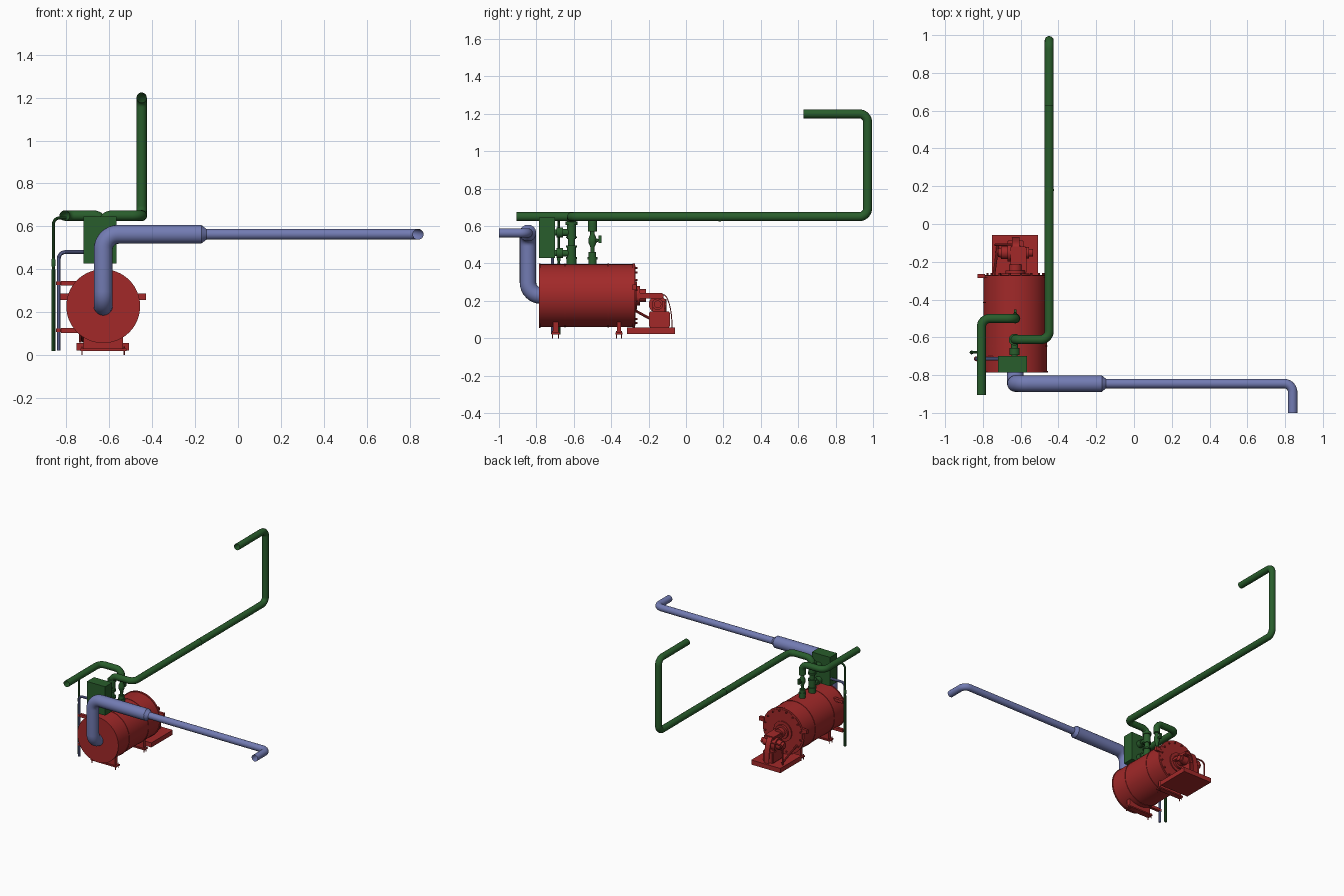
import bpy, bmesh, math
from mathutils import Vector, Matrix

if "Cube" in bpy.data.objects:
    bpy.data.objects.remove(bpy.data.objects["Cube"])


def material(name, col):
    m = bpy.data.materials.new(name)
    m.diffuse_color = (*col, 1)
    m.use_nodes = True
    m.node_tree.nodes["Principled BSDF"].inputs["Base Color"].default_value = m.diffuse_color
    return m


RED = material("boiler_red", (0.36, 0.022, 0.022))
BLUE = material("exhaust_blue", (0.17, 0.2, 0.45))
GREEN = material("steam_green", (0.022, 0.11, 0.025))


def finish(name, bm, mat):
    bmesh.ops.recalc_face_normals(bm, faces=bm.faces)
    me = bpy.data.meshes.new(name)
    bm.to_mesh(me)
    bm.free()
    me.materials.append(mat)
    ob = bpy.data.objects.new(name, me)
    bpy.context.collection.objects.link(ob)
    return ob


def box(name, x, y, z, mat, bevel=0):
    """Box given by its (min, max) range on each axis."""
    bm = bmesh.new()
    size = Matrix.Diagonal((x[1] - x[0], y[1] - y[0], z[1] - z[0], 1))
    mid = Matrix.Translation((sum(x) / 2, sum(y) / 2, sum(z) / 2))
    bmesh.ops.create_cube(bm, size=1, matrix=mid @ size)
    if bevel:
        bmesh.ops.bevel(bm, geom=bm.edges[:], offset=bevel, segments=2, affect='EDGES')
    return finish(name, bm, mat)


def lathe(name, base, axis, profile, mat, n=24):
    """Turned part: profile is (distance along axis, radius) pairs."""
    bm = bmesh.new()
    rot = Vector((0, 0, 1)).rotation_difference(Vector(axis)).to_matrix()
    rings = []
    for t, r in profile:
        ring = []
        for i in range(n):
            a = 2 * math.pi * i / n
            ring.append(bm.verts.new(Vector(base) + rot @ Vector((r * math.cos(a), r * math.sin(a), t))))
        rings.append(ring)
    for p, q in zip(rings, rings[1:]):
        for i in range(n):
            bm.faces.new((p[i], p[(i + 1) % n], q[(i + 1) % n], q[i]))
    bm.faces.new(rings[0])
    bm.faces.new(rings[-1])
    return finish(name, bm, mat)


def pipe(name, pts, r, mat, bend=0.05, res=5, caps=False):
    """Round pipe along straight runs with rounded elbows."""
    P = [Vector(p) for p in pts]
    path = [P[0]]
    for a, b, c in zip(P, P[1:], P[2:]):
        d0, d1 = (b - a).normalized(), (c - b).normalized()
        centre = b - d0 * bend + d1 * bend
        for k in range(9):
            t = k / 8 * math.pi / 2
            path.append(centre - d1 * bend * math.cos(t) + d0 * bend * math.sin(t))
    path.append(P[-1])
    cu = bpy.data.curves.new(name, 'CURVE')
    cu.dimensions = '3D'
    cu.bevel_depth = r
    cu.bevel_resolution = res
    cu.use_fill_caps = caps
    sp = cu.splines.new('POLY')
    sp.points.add(len(path) - 1)
    for q, v in zip(sp.points, path):
        q.co = (*v, 1)
    cu.materials.append(mat)
    ob = bpy.data.objects.new(name, cu)
    bpy.context.collection.objects.link(ob)
    return ob


CX, CZ = -0.628, 0.228

# Boiler drum with rear rim, raised bands and front door
lathe("boiler_drum", (CX, -0.785, CZ), (0, 1, 0),
      [(0, .172), (.008, .172), (.008, .168), (.136, .168), (.136, .171), (.142, .171), (.142, .168),
       (.366, .168), (.366, .171), (.372, .171), (.372, .168), (.5, .168), (.5, .172), (.513, .172)], RED, 64)
lathe("boiler_door", (CX, -0.275, CZ), (0, 1, 0), [(0, .16), (.006, .16), (.006, .075), (.014, .075)], RED, 48)
for i in range(16):
    a = 2 * math.pi * (i + .5) / 16
    lathe("door_bolt", (CX + .15 * math.cos(a), -0.273, CZ + .15 * math.sin(a)), (0, 1, 0),
          [(0, .006), (.014, .006)], RED, 6)
for s in (-1, 1):
    box("door_lug", sorted((CX + s * .16, CX + s * .2)), (-.285, -.265), (CZ + .03, CZ + .06), RED)

# Saddle feet with anchor bolts
for y0, y1 in ((-.72, -.675), (-.378, -.34)):
    box("saddle_foot", (-.72, -.535), (y0 + .008, y1 - .008), (.02, .12), RED)
    box("foot_plate", (-.735, -.52), (y0, y1), (.02, .03), RED)
    for x in (-.727, -.53):
        for y in (y0 + .006, y1 - .006):
            lathe("anchor_bolt", (x, y, 0), (0, 0, 1), [(0, .003), (.04, .003)], RED, 6)

# Brackets that hold the side pipes
for z in (.115, .335):
    box("pipe_bracket", (-.825, -.7), (-.722, -.7), (z - .011, z + .011), RED)
    lathe("bracket_clamp", (-.835, -.714, z - .008), (0, 0, 1), [(0, .013), (.016, .013)], RED, 12)

# Burner on its base plate
box("burner_base", (-.752, -.508), (-.315, -.058), (.022, .057), RED)
box("burner_motor_block", (-.67, -.585), (-.198, -.085), (.057, .144), RED, .006)
box("burner_pedestal", (-.66, -.6), (-.18, -.115), (.14, .2), RED)
lathe("burner_fan", (-.72, -.152, .182), (1, 0, 0),
      [(0, .022), (.015, .026), (.015, .034), (.05, .034), (.05, .047), (.11, .047), (.11, .03),
       (.165, .03), (.165, .02), (.185, .02)], RED, 28)
box("burner_arm", (-.655, -.57), (-.262, -.12), (.213, .241), RED, .005)
lathe("burner_nozzle", (CX, -.275, CZ), (0, 1, 0), [(0, .052), (.03, .052), (.03, .035), (.06, .035)], RED, 28)
arc = [(-.122 + .05 * math.sin(t), .058 + .178 * math.cos(t)) for t in [i * math.pi / 16 for i in range(9)]]
bm = bmesh.new()
sides = [[bm.verts.new((x, y, z)) for y, z in arc] for x in (-.645, -.605)]
for i in range(8):
    bm.faces.new((sides[0][i], sides[0][i + 1], sides[1][i + 1], sides[1][i]))
guard = finish("burner_curved_guard", bm, RED)
guard.modifiers.new("thickness", 'SOLIDIFY').thickness = .005
pipe("burner_fuel_line", [(-.742, -.275, .15), (-.722, -.12, .065)], .007, RED, res=2, caps=True)
pipe("burner_air_line", [(-.64, -.11, .205), (-.735, -.11, .205), (-.735, -.11, .06)], .006, RED, .03, 2, True)

# Exhaust duct, reducer and tail pipe
pipe("exhaust_duct", [(CX, -.76, .228), (CX, -.845, .228), (CX, -.845, .563), (-.17, -.845, .563)],
     .044, BLUE, .07, 8)
lathe("exhaust_reducer", (-.172, -.845, .563), (1, 0, 0), [(0, .044), (.025, .025)], BLUE, 36)
pipe("exhaust_tail", [(-.15, -.845, .563), (.84, -.845, .563), (.84, -1, .563)], .025, BLUE, .045, 8)

# Main steam line and its joint collar
pipe("steam_main", [(-.632, -.612, .53), (-.632, -.612, .65), (-.449, -.612, .65), (-.449, .971, .65),
                    (-.449, .971, 1.2), (-.449, .628, 1.2)], .024, GREEN, .045, 6)
lathe("steam_joint", (-.449, .174, .65), (0, 1, 0), [(0, .0255), (.012, .0255)], GREEN)

# Second steam line
pipe("steam_branch", [(-.628, -.5, .58), (-.628, -.5, .65), (-.808, -.5, .65), (-.808, -.905, .65)],
     .024, GREEN, .045, 6)

# Valve column for the main line
lathe("main_valve_column", (-.632, -.612, .37), (0, 0, 1),
      [(0, .026), (.055, .026), (.055, .03), (.065, .03), (.065, .024), (.115, .024), (.115, .03), (.125, .03),
       (.125, .018), (.165, .018), (.165, .03), (.175, .03), (.175, .024), (.235, .024), (.235, .031), (.255, .031)],
      GREEN)

# Valve column for the branch line
lathe("branch_valve_column", (-.628, -.5, .37), (0, 0, 1),
      [(0, .022), (.05, .022), (.05, .026), (.065, .026), (.065, .02), (.09, .02), (.09, .01), (.12, .012),
       (.14, .021), (.165, .021), (.185, .012), (.2, .012), (.2, .024), (.25, .024)], GREEN)
lathe("valve_stem", (-.628, -.5, .515), (0, .9, .3), [(0, .009), (.03, .009), (.03, .005), (.045, .005)], GREEN, 12)
box("valve_handle", (-.634, -.622), (-.468, -.452), (.51, .55), GREEN)

# Control box with its two side ports
box("control_box", (-.72, -.567), (-.785, -.7), (.428, .647), GREEN)
for z in (.455, .565):
    lathe("control_port", (-.632, -.705, z), (0, 1, 0),
          [(0, .016), (.012, .016), (.012, .027), (.048, .027), (.048, .018), (.08, .018)], GREEN)

# Side drain and feed pipes
pipe("drain_pipe", [(-.86, -.68, .02), (-.86, -.68, .4)], .01, GREEN, res=3, caps=True)
pipe("drain_riser", [(-.86, -.68, .39), (-.86, -.68, .64), (-.8, -.68, .64)], .007, GREEN, .03, 3)
lathe("drain_valve", (-.86, -.68, .41), (0, 0, 1), [(0, .007), (.01, .01), (.03, .01), (.04, .007)], GREEN, 12)
pipe("feed_pipe", [(-.835, -.714, .022), (-.835, -.714, .48), (-.7, -.714, .48)], .009, BLUE, .03, 3, True)

# Turn the pipes into meshes and smooth everything by angle
bpy.context.view_layer.update()
bpy.ops.object.select_all(action='SELECT')
bpy.context.view_layer.objects.active = bpy.data.objects["exhaust_duct"]
bpy.ops.object.convert(target='MESH')
bpy.ops.object.shade_smooth_by_angle(angle=math.radians(35))
